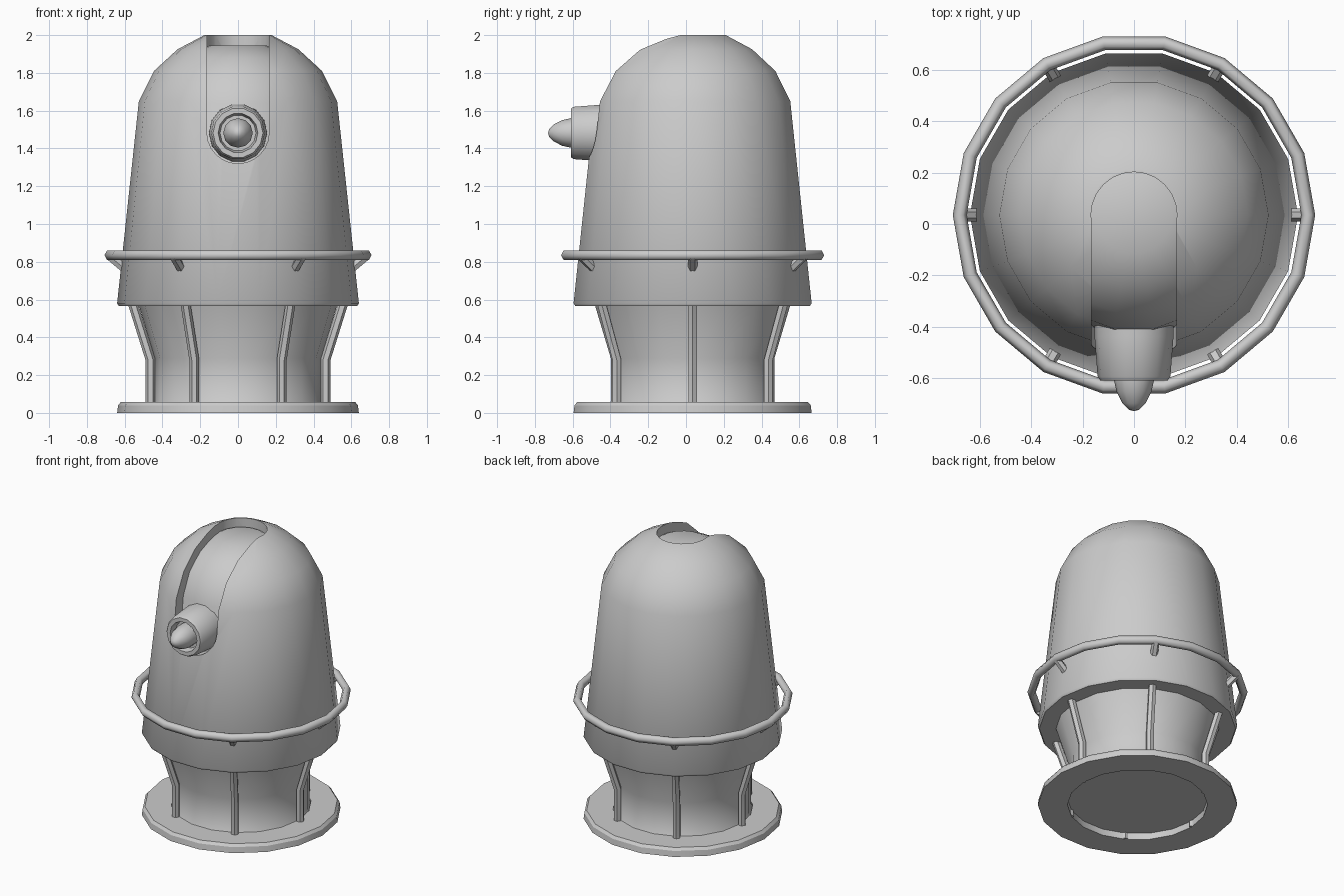
import bpy, bmesh
from math import pi, sin, cos, radians

if "Cube" in bpy.data.objects:
    bpy.data.objects.remove(bpy.data.objects["Cube"])

AXIS_Y = 0.035   # body axis; the nozzle sticks out in front
SIDES = 18


def finish(name, bm, angle=40):
    bmesh.ops.recalc_face_normals(bm, faces=bm.faces)
    me = bpy.data.meshes.new(name)
    bm.to_mesh(me)
    bm.free()
    ob = bpy.data.objects.new(name, me)
    bpy.context.collection.objects.link(ob)
    smooth(ob, angle)
    return ob


def smooth(ob, angle=40):
    bpy.ops.object.select_all(action='DESELECT')
    ob.select_set(True)
    bpy.context.view_layer.objects.active = ob
    bpy.ops.object.shade_smooth_by_angle(angle=radians(angle))


def lathe(name, profile, sides=SIDES, closed=False, angle=40):
    """Revolve (radius, height) points around z; radius 0 makes a pole."""
    bm = bmesh.new()
    rings = []
    for r, z in profile:
        n = 1 if r == 0 else sides
        rings.append([bm.verts.new((r * cos(2 * pi * i / sides), r * sin(2 * pi * i / sides), z))
                      for i in range(n)])
    pairs = list(zip(rings, rings[1:]))
    if closed:
        pairs.append((rings[-1], rings[0]))
    for a, b in pairs:
        for i in range(sides):
            j = (i + 1) % sides
            q = [a[i % len(a)], a[j % len(a)], b[j % len(b)], b[i % len(b)]]
            bm.faces.new(list(dict.fromkeys(q)))
    ob = finish(name, bm, angle)
    ob.location.y = AXIS_Y
    return ob


def radial_rods(name, path, radius):
    """Six bent rods around the axis; path is (radius, height) points."""
    cu = bpy.data.curves.new(name, 'CURVE')
    cu.dimensions = '3D'
    cu.bevel_depth = radius
    cu.bevel_resolution = 1
    cu.use_fill_caps = True
    for k in range(6):
        a = k * pi / 3
        sp = cu.splines.new('POLY')
        sp.points.add(len(path) - 1)
        for p, (r, z) in zip(sp.points, path):
            p.co = (r * cos(a), r * sin(a), z, 1)
    ob = bpy.data.objects.new(name, cu)
    ob.location.y = AXIS_Y
    bpy.context.collection.objects.link(ob)
    bpy.ops.object.select_all(action='DESELECT')
    ob.select_set(True)
    bpy.context.view_layer.objects.active = ob
    bpy.ops.object.convert(target='MESH')
    smooth(bpy.context.object, 50)


def cut(ob, cutter):
    m = ob.modifiers.new("cut", 'BOOLEAN')
    m.operation = 'DIFFERENCE'
    m.solver = 'EXACT'
    m.object = cutter
    bpy.context.view_layer.update()
    bpy.context.view_layer.objects.active = ob
    bpy.ops.object.modifier_apply(modifier=m.name)
    bpy.data.objects.remove(cutter)


# base plate with open middle
lathe("base_plate", [(0.45, 0), (0.64, 0), (0.635, 0.04), (0.62, 0.058), (0.45, 0.058)], closed=True, angle=30)

# flared pedestal drum and its bent struts
lathe("pedestal", [(0, 0.045), (0.452, 0.045), (0.44, 0.06), (0.44, 0.29), (0.525, 0.57), (0, 0.57)])
radial_rods("pedestal_struts", [(0.463, 0.003), (0.463, 0.28), (0.56, 0.59)], 0.026)

# outer dome shell and inner dome showing through the slot
inner = [(0.565, 0.565), (0.45, 1.64), (0.385, 1.78), (0.28, 1.88), (0.15, 1.945), (0, 1.945)]
outer = [(0, 2.0), (0.178, 2.0), (0.32, 1.925), (0.445, 1.81), (0.525, 1.65),
         (0.64, 0.58), (0.63, 0.565)]
shell = lathe("dome_shell", outer + inner)
lathe("inner_dome", [(0, 0.565)] + inner)

# slot cutter: round-bottomed prism from the front, then a round end at the top
W = 0.165
bm = bmesh.new()
pts = [(W * cos(pi + pi * i / 12), 1.485 + W * sin(pi + pi * i / 12)) for i in range(13)]
pts += [(W, 2.2), (-W, 2.2)]
face = bm.faces.new([bm.verts.new((x, -1, z)) for x, z in pts])
ext = bmesh.ops.extrude_face_region(bm, geom=[face])
bmesh.ops.translate(bm, vec=(0, 1 + AXIS_Y, 0),
                    verts=[v for v in ext["geom"] if isinstance(v, bmesh.types.BMVert)])
if not any(f.normal.y < -0.9 and f.calc_center_median().y < -0.9 for f in bm.faces):
    bm.faces.new([v for v in bm.verts if v.co.y < -0.9]) if len(bm.faces) < 17 else None
slot = finish("slot_cutter", bm)
top = lathe("slot_end_cutter", [(0, 1.7), (W + 0.003, 1.7), (W + 0.003, 2.2), (0, 2.2)], sides=24)
for c in (slot, top):
    c.hide_render = True
    cut(shell, c)
smooth(shell)

# hand rail and its pegs
rail = [(0.68 + 0.027 * cos(k * pi / 3), 0.835 + 0.029 * sin(k * pi / 3)) for k in range(6)]
lathe("hand_rail", rail, closed=True, angle=65)
radial_rods("rail_pegs", [(0.68, 0.83), (0.59, 0.755)], 0.025)

# nozzle barrel and pointed tip, lathed then turned to face -y
barrel = lathe("nozzle_barrel", [(0, 0.36), (0.155, 0.36), (0.154, 0.44), (0.142, 0.595), (0.132, 0.61),
                                 (0.105, 0.61), (0.095, 0.56), (0, 0.56)], sides=14)
tip = lathe("nozzle_tip", [(0, 0.54), (0.078, 0.54), (0.078, 0.61), (0.068, 0.655), (0.045, 0.70),
                           (0.02, 0.725), (0, 0.73)], sides=12)
for ob in (barrel, tip):
    ob.rotation_euler.x = pi / 2
    ob.location = (0, 0, 1.482)
